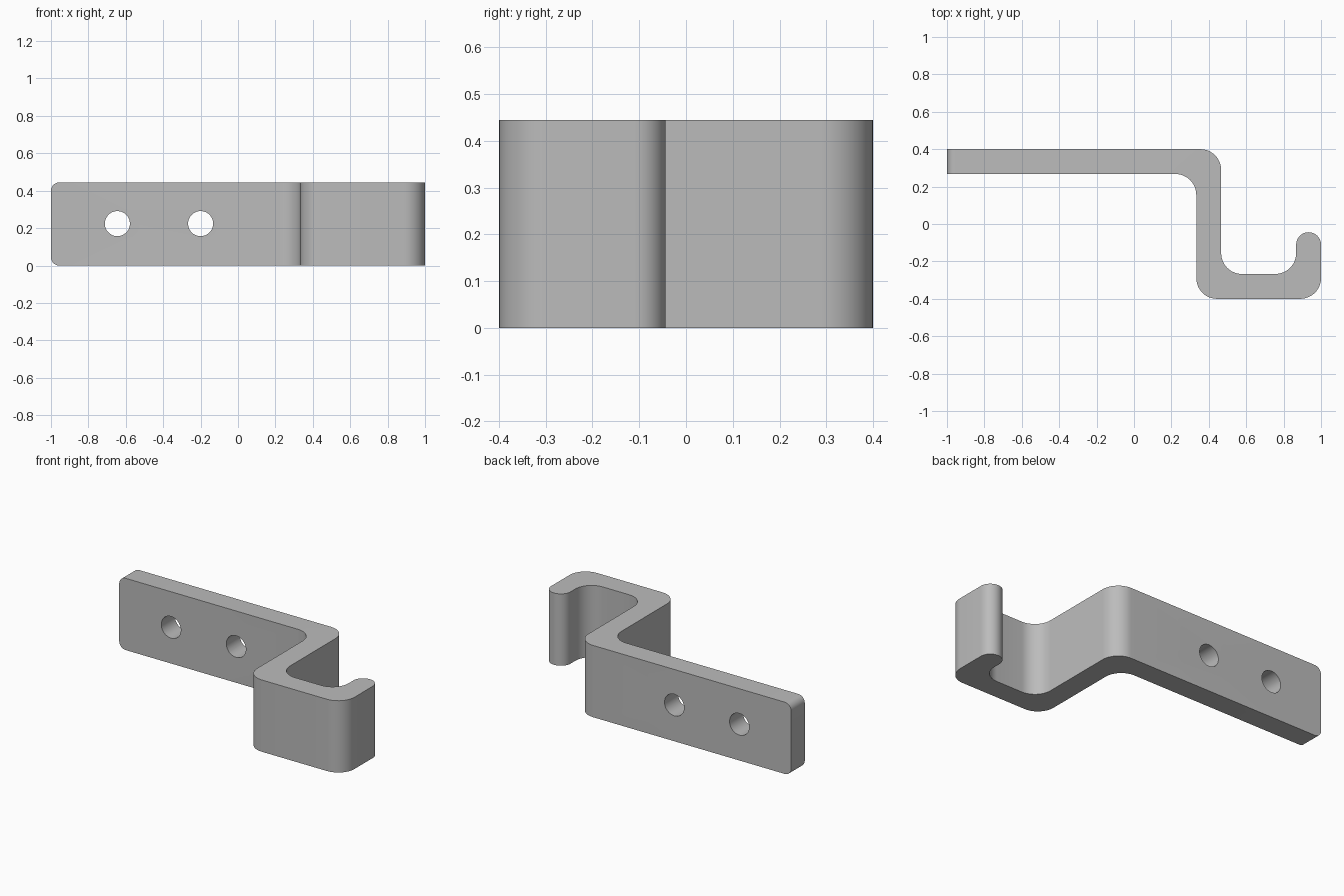
import bpy, bmesh, math
from mathutils import Vector

cube = bpy.data.objects.get("Cube")
if cube:
    bpy.data.objects.remove(cube)

HEIGHT, WALL, BEND = 0.444, 0.133, 0.111

grey = bpy.data.materials.new("plain grey")
grey.use_nodes = True
colour = (0.5, 0.5, 0.5, 1)
grey.diffuse_color = colour
grey.node_tree.nodes["Principled BSDF"].inputs["Base Color"].default_value = colour


def rounded(corners, steps=12):
    """Replace each (x, y, radius) corner with a tangent arc."""
    points = []
    for i, (x, y, r) in enumerate(corners):
        p = Vector((x, y))
        if r == 0:
            points.append(p)
            continue
        a = (Vector(corners[i - 1][:2]) - p).normalized()
        b = (Vector(corners[(i + 1) % len(corners)][:2]) - p).normalized()
        centre = p + (a + b) * r
        for s in range(steps + 1):
            t = s / steps * math.pi / 2
            points.append(centre - b * r * math.cos(t) - a * r * math.sin(t))
    clean = []
    for p in points:
        if not clean or (p - clean[-1]).length > 1e-4:
            clean.append(p)
    return clean


# Hook outline seen from above, running round the constant-thickness strip
x_in, x_out = 0.333, 0.333 + WALL
outline = rounded([
    (-1, 0.4 - WALL, 0), (x_in, 0.4 - WALL, BEND),
    (x_in, -0.4, BEND), (1, -0.4, BEND),
    (1, -0.044, WALL / 2), (1 - WALL, -0.044, WALL / 2),
    (1 - WALL, -0.4 + WALL, BEND), (x_out, -0.4 + WALL, BEND),
    (x_out, 0.4, BEND), (-1, 0.4, 0)])

bm = bmesh.new()
base = bm.faces.new([bm.verts.new((p.x, p.y, 0)) for p in outline])
top = bmesh.ops.extrude_face_region(bm, geom=[base])["geom"]
bmesh.ops.translate(bm, vec=(0, 0, HEIGHT),
                    verts=[v for v in top if isinstance(v, bmesh.types.BMVert)])

# Rounded corners on the free end of the mounting plate
ends = [e for e in bm.edges
        if all(v.co.x < -0.99 for v in e.verts)
        and abs(e.verts[0].co.y - e.verts[1].co.y) > 0.1]
bmesh.ops.bevel(bm, geom=ends, offset=0.044, segments=8,
                profile=0.5, affect='EDGES')
bmesh.ops.recalc_face_normals(bm, faces=bm.faces)
mesh = bpy.data.meshes.new("wall_hook")
bm.to_mesh(mesh)
bm.free()
mesh.materials.append(grey)
hook = bpy.data.objects.new("wall_hook", mesh)
bpy.context.collection.objects.link(hook)

# Screw holes through the mounting plate
for i, x in enumerate((-0.645, -0.2)):
    bpy.ops.mesh.primitive_cylinder_add(
        vertices=48, radius=0.067, depth=0.4,
        location=(x, 0.4 - WALL / 2, HEIGHT / 2 + 0.002),
        rotation=(math.pi / 2, 0, 0))
    cutter = bpy.context.object
    cutter.name = f"screw_hole_cutter_{i + 1}"
    cutter.data.materials.append(grey)
    cutter.hide_render = True
    cutter.hide_set(True)
    cut = hook.modifiers.new(f"screw_hole_{i + 1}", 'BOOLEAN')
    cut.object = cutter
    cut.operation = 'DIFFERENCE'
    cut.solver = 'EXACT'

# Smooth bends with crisp rims
bpy.ops.object.select_all(action='DESELECT')
hook.select_set(True)
bpy.context.view_layer.objects.active = hook
for modifier in list(hook.modifiers):
    bpy.ops.object.modifier_apply(modifier=modifier.name)
bpy.ops.object.shade_smooth_by_angle(angle=math.radians(30))
